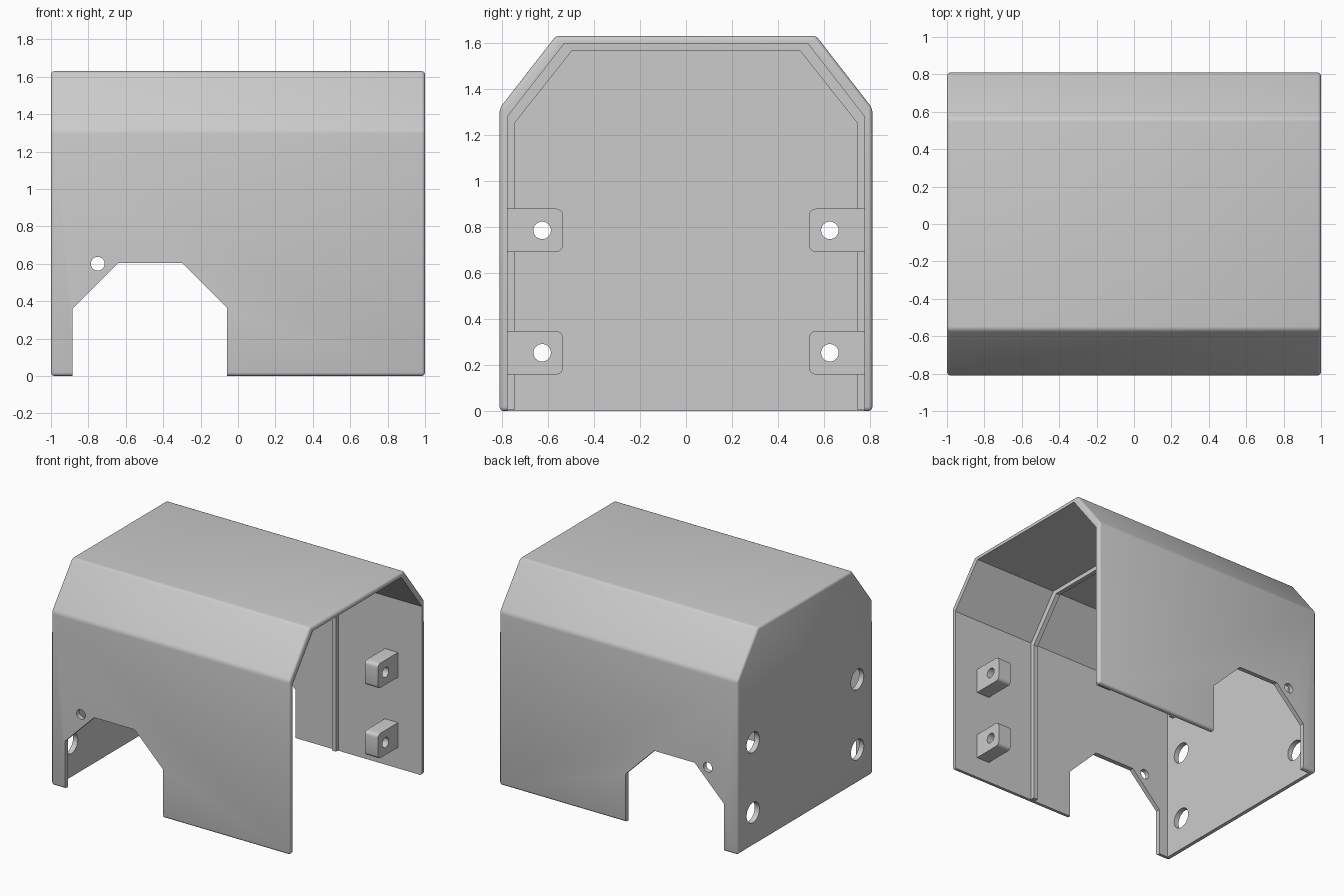
import bpy, bmesh, math
from mathutils import Matrix, Vector

if "Cube" in bpy.data.objects:
    bpy.data.objects.remove(bpy.data.objects["Cube"])

grey = bpy.data.materials.new("light grey plastic")
grey.diffuse_color = (0.6, 0.6, 0.6, 1)
grey.use_nodes = True
grey.node_tree.nodes["Principled BSDF"].inputs["Base Color"].default_value = grey.diffuse_color


def prism(name, pts, axis, a, b, bevel=0.0, edge_filter=None, segments=3):
    """Extrude a closed 2D outline along x (points are y,z) or y (points are x,z)."""
    place = (lambda p, t: (t, p[0], p[1])) if axis == 'x' else (lambda p, t: (p[0], t, p[1]))
    bm = bmesh.new()
    face = bm.faces.new([bm.verts.new(place(p, a)) for p in pts])
    ext = bmesh.ops.extrude_face_region(bm, geom=[face])
    moved = [g for g in ext['geom'] if isinstance(g, bmesh.types.BMVert)]
    bmesh.ops.translate(bm, verts=moved, vec=Vector(place((0, 0), b - a)))
    bmesh.ops.recalc_face_normals(bm, faces=bm.faces)
    if bevel:
        edges = [e for e in bm.edges if edge_filter is None or edge_filter(e)]
        bmesh.ops.bevel(bm, geom=edges, offset=bevel, segments=segments,
                        profile=0.5, affect='EDGES')
    return finish(name, bm)


def cylinder(name, axis, centre, radius, length):
    bm = bmesh.new()
    rot = Matrix.Rotation(math.pi / 2, 4, 'Y' if axis == 'x' else 'X')
    bmesh.ops.create_cone(bm, cap_ends=True, segments=32, radius1=radius, radius2=radius,
                          depth=length, matrix=Matrix.Translation(centre) @ rot)
    return finish(name, bm)


def finish(name, bm):
    mesh = bpy.data.meshes.new(name)
    bm.to_mesh(mesh)
    bm.free()
    mesh.materials.append(grey)
    ob = bpy.data.objects.new(name, mesh)
    bpy.context.collection.objects.link(ob)
    return ob


def cut(ob, cutters):
    """Subtract each cutter, then discard it."""
    bpy.context.view_layer.objects.active = ob
    for c in cutters:
        m = ob.modifiers.new("cut", 'BOOLEAN')
        m.operation, m.solver, m.object = 'DIFFERENCE', 'EXACT', c
        bpy.ops.object.modifier_apply(modifier=m.name)
        bpy.data.objects.remove(c)


def smooth(ob):
    bpy.ops.object.select_all(action='DESELECT')
    ob.select_set(True)
    bpy.context.view_layer.objects.active = ob
    bpy.ops.object.shade_smooth_by_angle(angle=math.radians(32))


def arch(side, shoulder, flat, top, bottom=0.0):
    return [(-side, bottom), (-side, shoulder), (-flat, top),
            (flat, top), (side, shoulder), (side, bottom)]


BOLTS = [(y, z) for y in (-0.625, 0.625) for z in (0.253, 0.785)]

# Cover shell: rounded solid, hollowed and open at the bottom and right end
shell = prism("cover_shell", arch(0.81, 1.315, 0.565, 1.63), 'x', -1, 1, bevel=0.018)
hollow = prism("hollow", arch(0.775, 1.28, 0.53, 1.595, -0.2), 'x', -0.96, 1.2)

# Openings in both long walls, and access holes in the end wall
doorway = prism("doorway", [(-0.885, -0.2), (-0.885, 0.36), (-0.64, 0.605),
                            (-0.3, 0.605), (-0.06, 0.365), (-0.06, -0.2)], 'y', -1, 1)
cable = cylinder("cable_hole", 'y', (-0.75, 0, 0.6), 0.037, 2)
access = [cylinder("access_hole", 'x', (-1, y, z), 0.077, 0.3) for y, z in BOLTS]
cut(shell, [hollow, doorway, cable] + access)
smooth(shell)

# Stop rib following the inside of the shell
outer = arch(0.78, 1.283, 0.532, 1.6, 0.004)
inner = arch(0.745, 1.25, 0.497, 1.563, 0.004)
prism("stop_rib", outer + inner[::-1], 'x', 0.265, 0.3)

# Mounting blocks with bolt holes near the open end
for y, z in BOLTS:
    s = 1 if y > 0 else -1
    block = prism("mounting_block",
                  [(s * 0.535, z - 0.094), (s * 0.78, z - 0.094),
                   (s * 0.78, z + 0.094), (s * 0.535, z + 0.094)], 'x', 0.69, 0.80,
                  bevel=0.028, segments=4,
                  edge_filter=lambda e: all(abs(v.co.y) < 0.6 for v in e.verts)
                  and abs(e.verts[0].co.x - e.verts[1].co.x) > 0.05)
    cut(block, [cylinder("bolt_hole", 'x', (0.745, y, z), 0.038, 0.4)])
    smooth(block)
